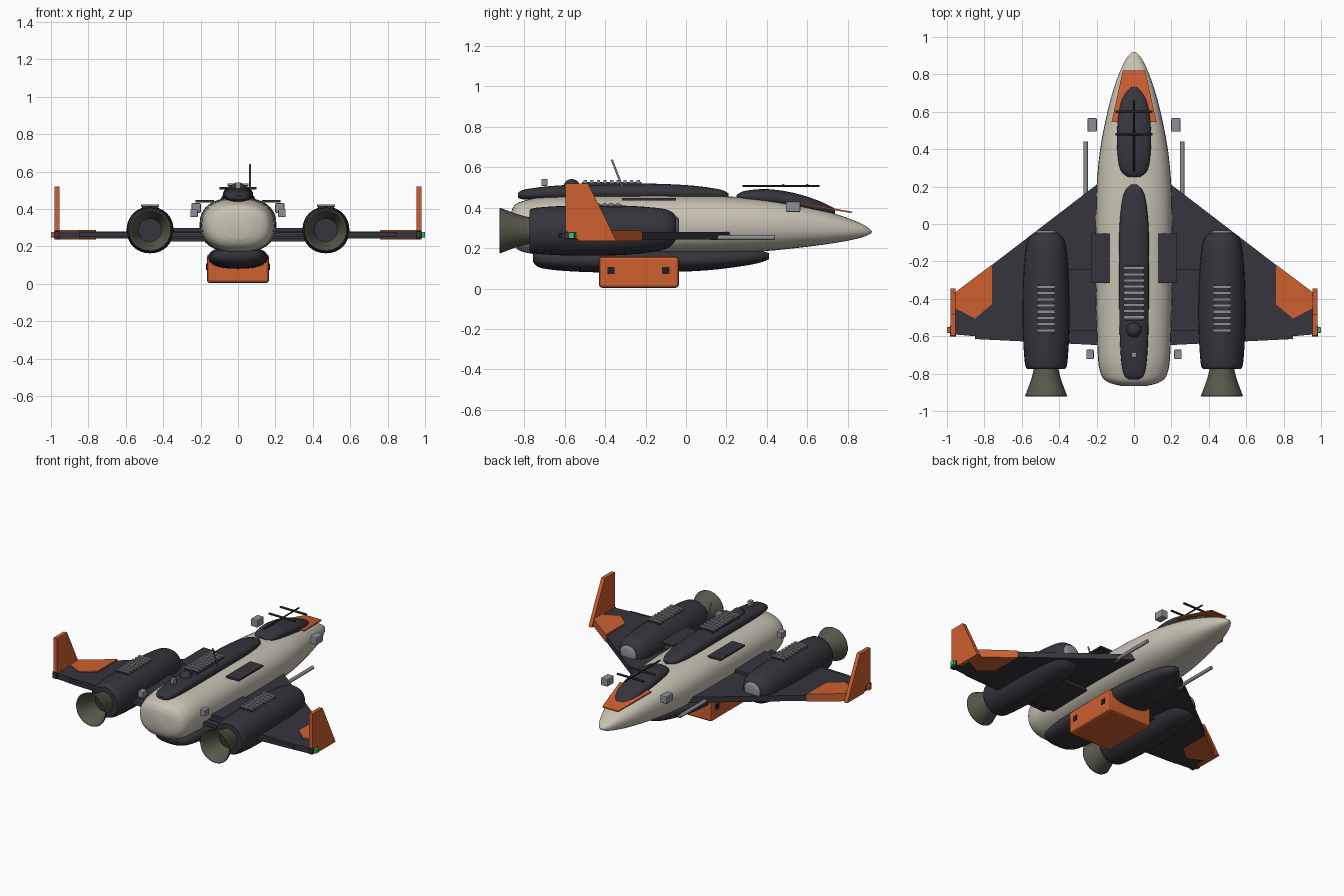
import bpy, bmesh, math
from mathutils import Vector

old = bpy.data.objects.get("Cube")
if old:
    bpy.data.objects.remove(old)


def material(name, r, g, b):
    m = bpy.data.materials.new(name)
    m.use_nodes = True
    m.diffuse_color = (r, g, b, 1)
    bsdf = m.node_tree.nodes["Principled BSDF"]
    bsdf.inputs["Base Color"].default_value = (r, g, b, 1)
    bsdf.inputs["Roughness"].default_value = 0.6
    return m


CREAM = material("cream", 0.58, 0.54, 0.45)
DARK = material("charcoal", 0.036, 0.035, 0.045)
BLACK = material("black", 0.015, 0.015, 0.018)
ORANGE = material("orange", 0.62, 0.115, 0.03)
GREY = material("grey", 0.27, 0.28, 0.30)
OLIVE = material("burnt olive", 0.10, 0.098, 0.07)
GREEN = material("green", 0.03, 0.55, 0.17)
SIDES = ((1, "left"), (-1, "right"))


def finish(name, bm, mat, smooth=False):
    bmesh.ops.recalc_face_normals(bm, faces=bm.faces)
    mesh = bpy.data.meshes.new(name)
    bm.to_mesh(mesh)
    bm.free()
    mesh.materials.append(mat)
    ob = bpy.data.objects.new(name, mesh)
    bpy.context.collection.objects.link(ob)
    if smooth:
        bpy.ops.object.select_all(action='DESELECT')
        bpy.context.view_layer.objects.active = ob
        ob.select_set(True)
        bpy.ops.object.shade_smooth_by_angle(angle=math.radians(35))
    return ob


def box(name, centre, size, mat, bevel=0):
    bm = bmesh.new()
    bmesh.ops.create_cube(bm, size=1)
    for v in bm.verts:
        v.co = Vector(centre) + Vector(a * b for a, b in zip(v.co, size))
    if bevel:
        bmesh.ops.bevel(bm, geom=bm.edges[:], offset=bevel, segments=2,
                        profile=0.5, affect='EDGES')
    return finish(name, bm, mat)


def prism(name, points, depth, mat):
    """Extrude a 3D outline along the depth vector."""
    bm = bmesh.new()
    face = bm.faces.new([bm.verts.new(p) for p in points])
    ext = bmesh.ops.extrude_face_region(bm, geom=[face])
    moved = [g for g in ext["geom"] if isinstance(g, bmesh.types.BMVert)]
    bmesh.ops.translate(bm, verts=moved, vec=depth)
    return finish(name, bm, mat)


def rod(name, a, b, radius, mat):
    a, b = Vector(a), Vector(b)
    bm = bmesh.new()
    bmesh.ops.create_cone(bm, cap_ends=True, segments=12, radius1=radius,
                          radius2=radius, depth=(b - a).length)
    bm.transform((b - a).to_track_quat('Z', 'Y').to_matrix().to_4x4())
    bmesh.ops.translate(bm, verts=bm.verts, vec=(a + b) / 2)
    return finish(name, bm, mat, True)


def curve(a, b, c, d, t):
    return 0.5 * (2 * b + (c - a) * t + (2 * a - 5 * b + 4 * c - d) * t * t
                  + (3 * b - a - 3 * c + d) * t ** 3)


def loft(name, stations, mat, power=2.0, x=0, caps=True, steps=4, n=32):
    """Skin rings given as (y, half width, bottom z, top z)."""
    s = [Vector(p) for p in stations]
    path = []
    for i in range(len(s) - 1):
        a, d = s[max(i - 1, 0)], s[min(i + 2, len(s) - 1)]
        path += [curve(a, s[i], s[i + 1], d, k / steps) for k in range(steps)]
    path.append(s[-1])
    bm = bmesh.new()
    rings = []
    for y, w, lo, hi in path:
        ring = []
        for k in range(n):
            t = 2 * math.pi * k / n
            c, q = [math.copysign(abs(f) ** (2 / power), f)
                    for f in (math.cos(t), math.sin(t))]
            ring.append(bm.verts.new((x + w * c, y, (lo + hi) / 2 + (hi - lo) / 2 * q)))
        rings.append(ring)
    for r0, r1 in zip(rings, rings[1:]):
        for k in range(n):
            j = (k + 1) % n
            bm.faces.new((r0[k], r0[j], r1[j], r1[k]))
    if caps:
        bm.faces.new(rings[0])
        bm.faces.new(rings[-1])
    return finish(name, bm, mat, True)


def louvres(name, x, y0, y1, z, width, count):
    box(name + "_base", (x, (y0 + y1) / 2, z - 0.012), (width * 0.9, y1 - y0, 0.02), DARK)
    pitch = (y1 - y0) / count
    for i in range(count):
        box(f"{name}_{i + 1}", (x, y0 + (i + 0.5) * pitch, z),
            (width, pitch * 0.5, 0.014), GREY)


# Fuselage, dorsal spine, canopy and belly fairing
loft("fuselage", [(-0.865, 0.07, 0.24, 0.38), (-0.845, 0.14, 0.205, 0.415),
                  (-0.80, 0.178, 0.18, 0.435), (-0.68, 0.195, 0.167, 0.455),
                  (-0.3, 0.205, 0.165, 0.462), (0.0, 0.205, 0.168, 0.462),
                  (0.2, 0.2, 0.175, 0.456), (0.4, 0.181, 0.186, 0.442),
                  (0.6, 0.142, 0.207, 0.408), (0.75, 0.1, 0.228, 0.366),
                  (0.86, 0.055, 0.25, 0.325), (0.905, 0.025, 0.267, 0.298),
                  (0.92, 0.004, 0.28, 0.284)], CREAM, 2.4)
loft("dorsal_spine", [(-0.832, 0.025, 0.45, 0.472), (-0.79, 0.06, 0.44, 0.492),
                      (-0.6, 0.076, 0.436, 0.512), (-0.25, 0.08, 0.436, 0.52),
                      (0.0, 0.077, 0.436, 0.512), (0.16, 0.055, 0.44, 0.492),
                      (0.21, 0.015, 0.455, 0.472)], DARK, 2.3)
loft("canopy", [(0.25, 0.03, 0.44, 0.463), (0.29, 0.073, 0.425, 0.483),
                (0.4, 0.09, 0.41, 0.492), (0.53, 0.089, 0.395, 0.474),
                (0.65, 0.07, 0.372, 0.437), (0.72, 0.035, 0.365, 0.405),
                (0.738, 0.01, 0.37, 0.392)], DARK, 2.3)
loft("belly_fairing", [(-0.757, 0.06, 0.135, 0.175), (-0.71, 0.125, 0.1, 0.19),
                       (-0.5, 0.155, 0.082, 0.2), (-0.2, 0.155, 0.08, 0.2),
                       (0.1, 0.135, 0.09, 0.2), (0.33, 0.08, 0.12, 0.195),
                       (0.41, 0.02, 0.145, 0.175)], DARK, 2.4)

# Orange nose plate under the canopy
prism("nose_plate", [(-0.12, 0.545, 0.42), (0.12, 0.545, 0.42),
                     (0.06, 0.82, 0.373), (-0.06, 0.82, 0.373)], (0, 0, 0.008), ORANGE)

# Canopy frame bars
rod("canopy_long_bar", (0, 0.28, 0.507), (0, 0.66, 0.507), 0.005, BLACK)
for i, y in enumerate((0.48, 0.60)):
    rod(f"canopy_cross_bar_{i + 1}", (-0.1, y, 0.51), (0.1, y, 0.51), 0.007, BLACK)

# Fittings along the spine
louvres("spine_louvre", 0, -0.515, -0.22, 0.53, 0.11, 9)
bm = bmesh.new()
bmesh.ops.create_uvsphere(bm, u_segments=24, v_segments=12, radius=0.042)
bmesh.ops.translate(bm, verts=bm.verts, vec=(0, -0.565, 0.5))
finish("sensor_dome", bm, DARK, True)
box("spine_beacon", (0, -0.7, 0.525), (0.028, 0.03, 0.034), GREY, 0.003)
rod("antenna", (0.065, -0.31, 0.49), (0.065, -0.367, 0.638), 0.005, GREY)

# Cargo pod
box("cargo_pod", (0, -0.233, 0.081), (0.332, 0.395, 0.154), ORANGE, 0.015)

for s, side in SIDES:
    for i, y in enumerate((-0.37, -0.10)):
        box(f"{side}_pod_window_{i + 1}", (s * 0.167, y, 0.09), (0.006, 0.035, 0.035), BLACK)

    # Wing, trailing flap and orange tip panel
    prism(f"{side}_wing", [(s * x, y, 0.242) for x, y in (
        (0.1, 0.285), (0.2, 0.21), (0.95, -0.365), (0.965, -0.59),
        (0.85, -0.6), (0.1, -0.6))], (0, 0, 0.038), DARK)
    prism(f"{side}_flap", [(s * x, y, 0.25) for x, y in (
        (0.1, -0.5), (0.85, -0.5), (0.85, -0.615), (0.1, -0.652))], (0, 0, 0.026), DARK)
    prism(f"{side}_wing_tip_panel", [(s * x, y, 0.236) for x, y in (
        (0.76, -0.218), (0.958, -0.366), (0.958, -0.45), (0.85, -0.505),
        (0.76, -0.43))], (0, 0, 0.052), ORANGE)

    # Upright tip fin and navigation light
    prism(f"{side}_tip_fin", [(s * 0.955, y, z) for y, z in (
        (-0.595, 0.52), (-0.485, 0.52), (-0.40, 0.35), (-0.345, 0.236),
        (-0.525, 0.236), (-0.595, 0.285))], (s * 0.026, 0, 0), ORANGE)
    box(f"{side}_tip_mount", (s * 0.968, -0.572, 0.262), (0.03, 0.06, 0.034), DARK)
    box(f"{side}_navigation_light", (s * 0.99, -0.567, 0.263), (0.02, 0.03, 0.03),
        GREEN if s > 0 else ORANGE, 0.003)

    # Engine pylon, nacelle, intake cap and louvres
    ex = s * 0.47
    box(f"{side}_pylon", (s * 0.27, -0.405, 0.262), (0.24, 0.33, 0.074), DARK)
    loft(f"{side}_nacelle", [(-0.775, 0.1, 0.185, 0.385), (-0.74, 0.114, 0.172, 0.4),
                             (-0.55, 0.125, 0.163, 0.411), (-0.3, 0.122, 0.167, 0.41),
                             (-0.12, 0.106, 0.19, 0.396), (-0.065, 0.083, 0.22, 0.375),
                             (-0.048, 0.055, 0.25, 0.35)], DARK, 2.1, ex)
    loft(f"{side}_intake_cap", [(-0.075, 0.062, 0.242, 0.358), (-0.045, 0.06, 0.244, 0.356),
                                (-0.035, 0.045, 0.258, 0.342)], GREY, 2, ex, steps=2)
    louvres(f"{side}_nacelle_louvre", ex, -0.585, -0.32, 0.417, 0.095, 8)

    # Flared nozzle, open at the back with a dark core
    shell = [(y, r, 0.287 - r, 0.287 + r) for y, r in (
        (-0.765, 0.064), (-0.81, 0.074), (-0.86, 0.09), (-0.92, 0.113))]
    nozzle = loft(f"{side}_nozzle", shell, OLIVE, 2, ex, caps=False)
    mod = nozzle.modifiers.new("wall", 'SOLIDIFY')
    mod.thickness = 0.006
    rod(f"{side}_nozzle_core", (ex, -0.76, 0.287), (ex, -0.785, 0.287), 0.064, DARK)

    # Gun barrel, thruster blocks and shoulder panel
    rod(f"{side}_gun_barrel", (s * 0.258, 0.12, 0.252), (s * 0.258, 0.44, 0.252), 0.012, GREY)
    box(f"{side}_front_thruster", (s * 0.224, 0.53, 0.405), (0.05, 0.072, 0.052), GREY, 0.006)
    box(f"{side}_rear_thruster", (s * 0.235, -0.697, 0.377), (0.04, 0.05, 0.042), GREY, 0.005)
    box(f"{side}_shoulder_panel", (s * 0.178, -0.183, 0.441), (0.098, 0.265, 0.012), DARK)
